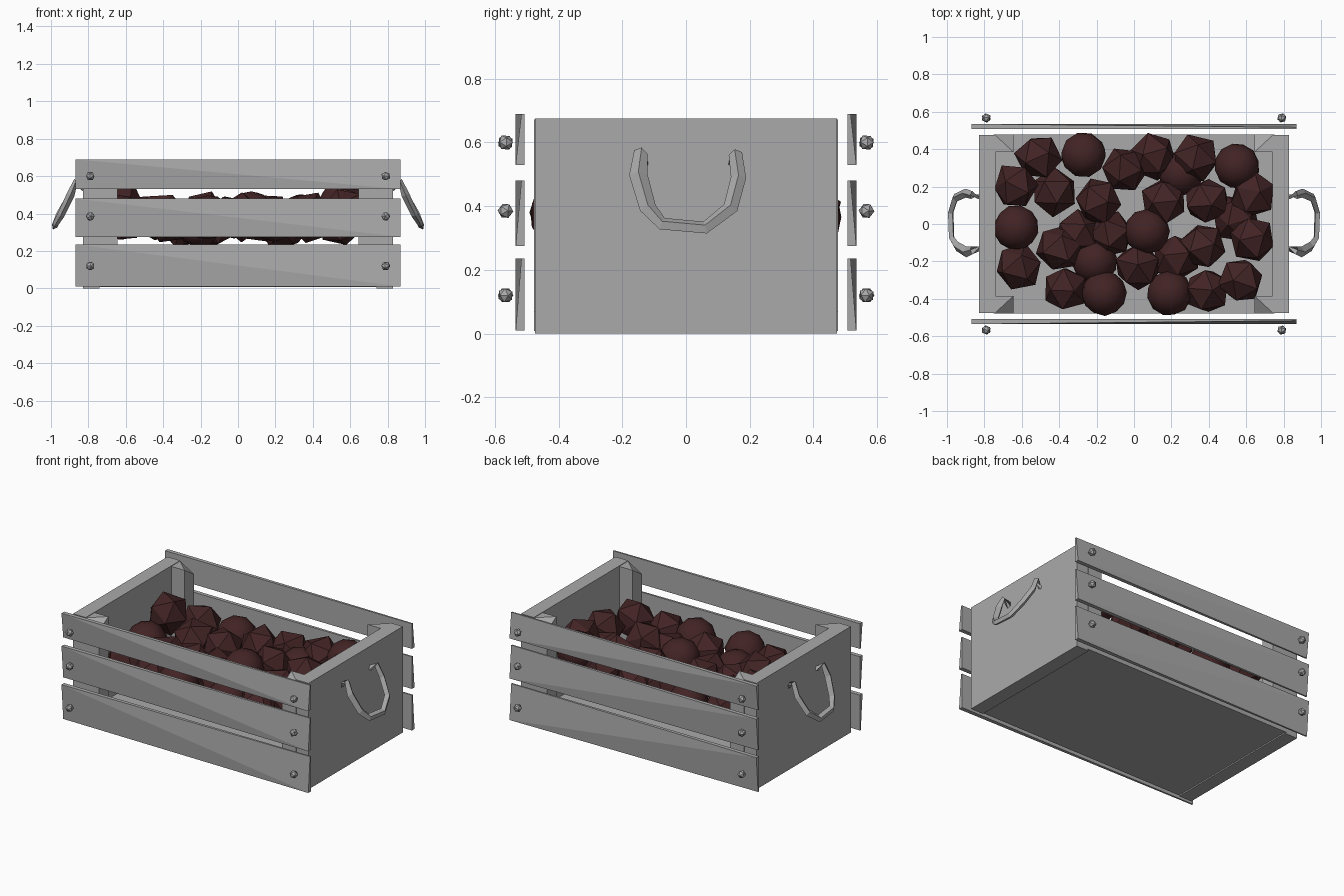
import bpy, bmesh, math, random
from mathutils import Matrix, Vector, Euler

if "Cube" in bpy.data.objects:
    bpy.data.objects.remove(bpy.data.objects["Cube"])

random.seed(4)


def material(name, rgb):
    m = bpy.data.materials.new(name)
    m.diffuse_color = (*rgb, 1)
    m.use_nodes = True
    m.node_tree.nodes["Principled BSDF"].inputs["Base Color"].default_value = m.diffuse_color
    return m


GREY = material("grey_wood", (0.40, 0.40, 0.40))
BROWN = material("dark_brown", (0.055, 0.017, 0.018))


def add_object(name, bm, mat):
    bmesh.ops.recalc_face_normals(bm, faces=bm.faces)
    me = bpy.data.meshes.new(name)
    bm.to_mesh(me)
    bm.free()
    me.materials.append(mat)
    ob = bpy.data.objects.new(name, me)
    bpy.context.collection.objects.link(ob)
    return ob


def box_bm(x0, x1, y0, y1, z0, z1):
    bm = bmesh.new()
    c = Vector(((x0 + x1) / 2, (y0 + y1) / 2, (z0 + z1) / 2))
    size = (abs(x1 - x0), abs(y1 - y0), abs(z1 - z0), 1)
    bmesh.ops.create_cube(bm, size=1, matrix=Matrix.Translation(c) @ Matrix.Diagonal(size))
    return bm


# Floor board
add_object("floor", box_bm(-0.75, 0.75, -0.478, 0.478, 0.008, 0.07), GREY)

for sx in (-1, 1):
    # Solid end panels
    add_object("end_panel", box_bm(sx * 0.74, sx * 0.83, -0.475, 0.475, 0, 0.675), GREY)

    # Corner posts with one top corner cut down
    for sy in (-1, 1):
        bm = box_bm(sx * 0.645, sx * 0.745, sy * 0.385, sy * 0.478, 0.06, 0.672)
        bmesh.ops.triangulate(bm, faces=[f for f in bm.faces if f.normal.z > 0.9])
        top = [f for f in bm.faces if f.normal.z > 0.9]
        bmesh.ops.delete(bm, geom=top, context='FACES_ONLY')
        tv = {(abs(v.co.x) > 0.7, abs(v.co.y) > 0.43): v for v in bm.verts if v.co.z > 0.5}
        low = tv[(False, True)]
        low.co.z -= 0.06
        a, b = tv[(False, False)], tv[(True, True)]
        bm.faces.new((a, b, low))
        bm.faces.new((a, b, tv[(True, False)]))
        add_object("corner_post", bm, GREY)

    # Bent strap handles
    path = [(0.825, -0.13, 0.535, 0.8), (0.868, -0.142, 0.57, 0.9), (0.895, -0.15, 0.50, 1.2),
            (0.945, -0.12, 0.395, 1.1), (0.975, -0.075, 0.345, 0.9), (0.98, 0.06, 0.333, 0.9),
            (0.955, 0.14, 0.395, 1.0), (0.90, 0.165, 0.49, 1.0), (0.868, 0.155, 0.565, 0.9),
            (0.825, 0.145, 0.535, 0.8)]
    bm = bmesh.new()
    rings = []
    for i, (x, y, z, r) in enumerate(path):
        p = Vector((x, y, z))
        t = Vector(path[min(i + 1, len(path) - 1)][:3]) - Vector(path[max(i - 1, 0)][:3])
        out = Vector((0.88, 0, 0.47))
        u = (out - t.normalized() * out.dot(t.normalized())).normalized()
        w = t.normalized().cross(u)
        ring = []
        for k in range(4):
            ang = k * math.pi / 2
            q = p + 0.024 * r * (math.cos(ang) * u * 0.75 + math.sin(ang) * w)
            ring.append(bm.verts.new((sx * q.x, q.y, q.z)))
        rings.append(ring)
    for r0, r1 in zip(rings, rings[1:]):
        for k in range(4):
            bm.faces.new((r0[k], r0[(k + 1) % 4], r1[(k + 1) % 4], r1[k]))
    bm.faces.new(rings[0])
    bm.faces.new(rings[-1])
    add_object("handle", bm, GREY)

# Side slats, each slightly twisted, with bolts at both ends
slats = [(0.01, 0.235, 0.12), (0.275, 0.48, 0.385), (0.53, 0.69, 0.60)]
for sy in (-1, 1):
    for z0, z1, zb in slats:
        bm = box_bm(-0.87, 0.87, sy * 0.508, sy * 0.535, z0, z1)
        mid = (z0 + z1) / 2
        outer = {(v.co.x > 0, v.co.z > mid): v for v in bm.verts if abs(v.co.y) > 0.52}
        face = [f for f in bm.faces if all(v in outer.values() for v in f.verts)]
        bmesh.ops.delete(bm, geom=face, context='FACES_ONLY')
        tl, br = outer[(False, True)], outer[(True, False)]
        for key in ((True, True), (False, False)):
            outer[key].co.y -= sy * 0.018
            bm.faces.new((tl, br, outer[key]))
        add_object("side_slat", bm, GREY)
        for sx in (-1, 1):
            bm = bmesh.new()
            rot = Euler((0.3 * sx, 0.5, zb * 4)).to_matrix().to_4x4()
            bmesh.ops.create_icosphere(bm, subdivisions=1, radius=0.025, matrix=Matrix.Translation(
                (sx * 0.79, sy * 0.567, zb)) @ rot)
            add_object("bolt", bm, GREY)

# Heap of rough balls: x, y, z of each centre
heap = [(-.51, .36, .38), (-.27, .37, .36), (-.64, .20, .47), (-.43, .17, .37), (-.19, .12, .40),
        (-.63, -.02, .38), (-.40, -.13, .39), (-.62, -.23, .37), (-.37, -.35, .36), (-.16, -.37, .38),
        (-.05, .29, .38), (.10, .36, .37), (.33, .35, .39), (.55, .31, .45), (.64, .16, .45),
        (.16, .12, .38), (.39, .12, .38), (.07, -.04, .40), (.64, -.08, .42), (.37, -.12, .39),
        (.02, -.23, .38), (.19, -.37, .37), (.39, -.36, .36), (.57, -.30, .41), (-.30, -.05, .34),
        (-.21, -.20, .34), (.23, -.18, .34), (-.13, -.05, .34), (.54, .03, .35), (.25, .27, .34)]
for i, (x, y, z) in enumerate(heap):
    smooth = i % 4 == 1
    bm = bmesh.new()
    bmesh.ops.create_icosphere(bm, subdivisions=2 if smooth else 1, radius=0.122 if smooth else 0.13)
    rot = Euler([random.uniform(0, 6.28) for _ in range(3)]).to_matrix()
    for v in bm.verts:
        k = 1 if smooth else random.uniform(0.92, 1.06)
        v.co = rot @ (v.co * k) + Vector((x, y, z))
        v.co.x = max(-0.745, min(0.745, v.co.x))
    for f in bm.faces:
        f.smooth = smooth
    add_object("ball", bm, BROWN)
